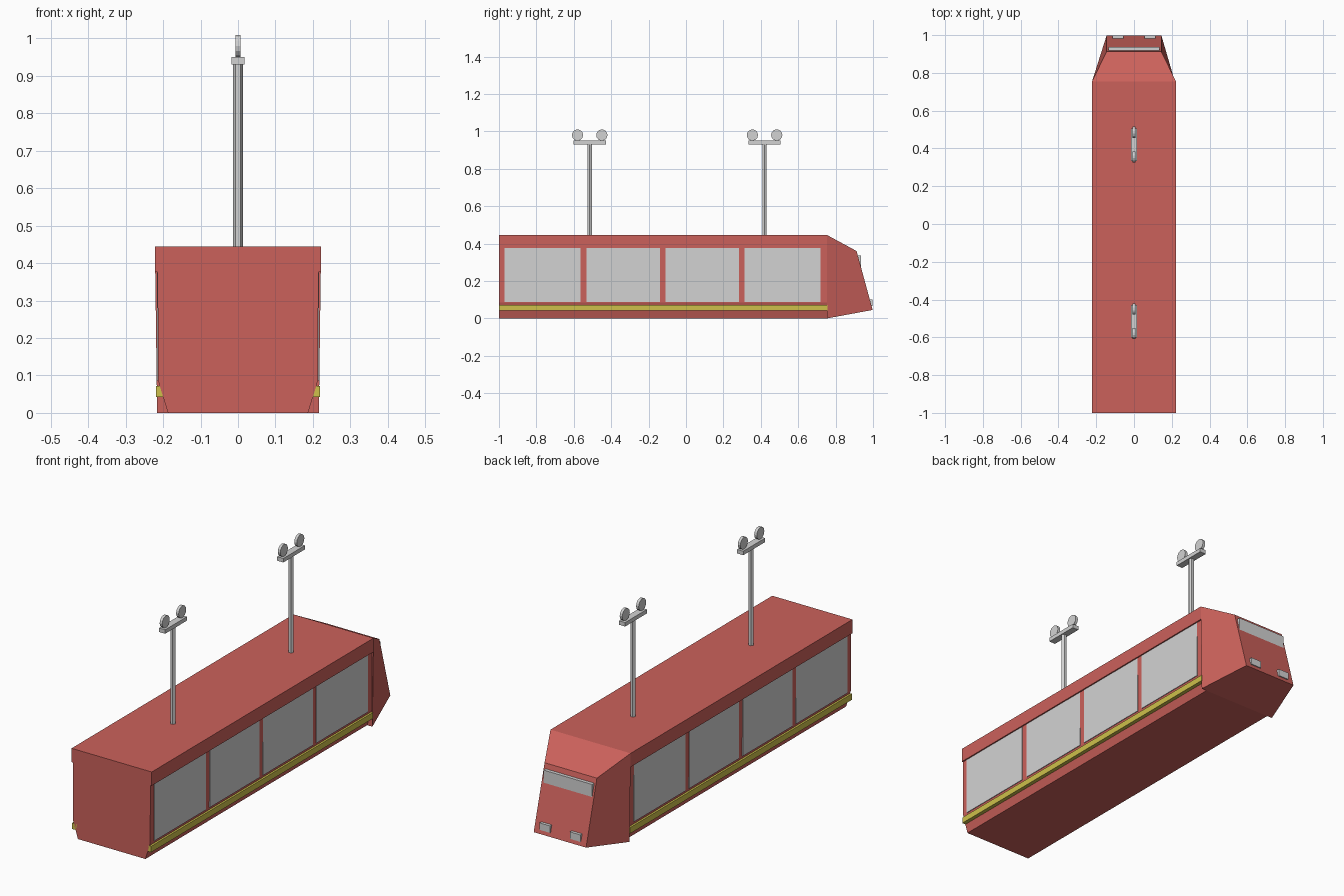
import bpy, bmesh, math
from mathutils import Matrix

if "Cube" in bpy.data.objects:
    bpy.data.objects.remove(bpy.data.objects["Cube"])


def material(name, rgb):
    m = bpy.data.materials.new(name)
    m.diffuse_color = (*rgb, 1.0)
    m.use_nodes = True
    m.node_tree.nodes["Principled BSDF"].inputs["Base Color"].default_value = m.diffuse_color
    return m


RED = material("red_paint", (0.60, 0.12, 0.105))
GREY = material("light_grey", (0.65, 0.65, 0.65))
YELLOW = material("yellow_paint", (0.62, 0.53, 0.07))


def finish(name, bm, mat):
    bmesh.ops.recalc_face_normals(bm, faces=bm.faces[:])
    me = bpy.data.meshes.new(name)
    bm.to_mesh(me)
    bm.free()
    me.materials.append(mat)
    ob = bpy.data.objects.new(name, me)
    bpy.context.collection.objects.link(ob)
    return ob


def box(name, x, y, z, mat):
    """Box from (min, max) ranges on each axis."""
    bm = bmesh.new()
    bmesh.ops.create_cube(bm, size=1)
    for v in bm.verts:
        v.co = [(a + b) / 2 + c * (b - a) for (a, b), c in zip((x, y, z), v.co)]
    return finish(name, bm, mat)


def loft(name, sections, mat):
    """Closed solid through sections, each a list of points of equal count."""
    bm = bmesh.new()
    rings = [[bm.verts.new(p) for p in s] for s in sections]
    for a, b in zip(rings, rings[1:]):
        for i in range(len(a)):
            j = (i + 1) % len(a)
            bm.faces.new((a[i], a[j], b[j], b[i]))
    bm.faces.new(rings[0])
    bm.faces.new(rings[-1])
    return finish(name, bm, mat)


def cylinder(name, centre, radius, depth, sides, mat, along_x=False):
    bm = bmesh.new()
    rot = Matrix.Rotation(math.pi / 2, 4, 'Y') if along_x else Matrix()
    bmesh.ops.create_cone(bm, cap_ends=True, segments=sides, radius1=radius,
                          radius2=radius, depth=depth,
                          matrix=Matrix.Translation(centre) @ rot)
    # put a corner of the polygon on the x axis
    if not along_x:
        bmesh.ops.rotate(bm, verts=bm.verts[:], cent=centre,
                         matrix=Matrix.Rotation(math.pi / 2, 3, 'Z'))
    return finish(name, bm, mat)


# Carriage body: chamfered sill, upright sides, overhanging roof band
half = [(0.187, 0), (0.213, 0.085), (0.215, 0.376), (0.222, 0.376), (0.222, 0.445)]
profile = half + [(-x, z) for x, z in reversed(half)]
loft("body", [[(x, y, z) for x, z in profile] for y in (-1.0, 0.755)], RED)

# Tapered nose: back section, then the sloping front face
W = 0.145
back = [(-0.216, 0.755, 0), (0.216, 0.755, 0), (0.222, 0.755, 0.445), (-0.222, 0.755, 0.445)]
front = [(-W, 0.998, 0.045), (W, 0.998, 0.045), (W, 0.912, 0.36), (-W, 0.912, 0.36)]
loft("nose", [back, front], RED)

# Windscreen and headlights
box("windscreen", (-0.135, 0.135), (0.90, 0.936), (0.26, 0.335), GREY)
for s in (-1, 1):
    box("headlight", sorted((s * 0.055, s * 0.113)), (0.96, 0.998), (0.065, 0.1), GREY)

# Side windows and stripe
for s in (-1, 1):
    for y0, y1 in ((-0.97, -0.563), (-0.532, -0.14), (-0.11, 0.283), (0.312, 0.72)):
        box("side_window", sorted((s * 0.210, s * 0.2165)), (y0, y1), (0.087, 0.375), GREY)
    box("side_stripe", sorted((s * 0.190, s * 0.219)), (-1.0, 0.757), (0.042, 0.072), YELLOW)

# Roof masts: post, crossbar and two discs
for y in (-0.515, 0.42):
    cylinder("mast_post", (0, y, 0.687), 0.013, 0.5, 6, GREY)
    box("mast_crossbar", (-0.017, 0.017), (y - 0.086, y + 0.086), (0.93, 0.95), GREY)
    for s in (-1, 1):
        cylinder("mast_disc", (0, y + s * 0.065, 0.98), 0.03, 0.014, 14, GREY, along_x=True)
